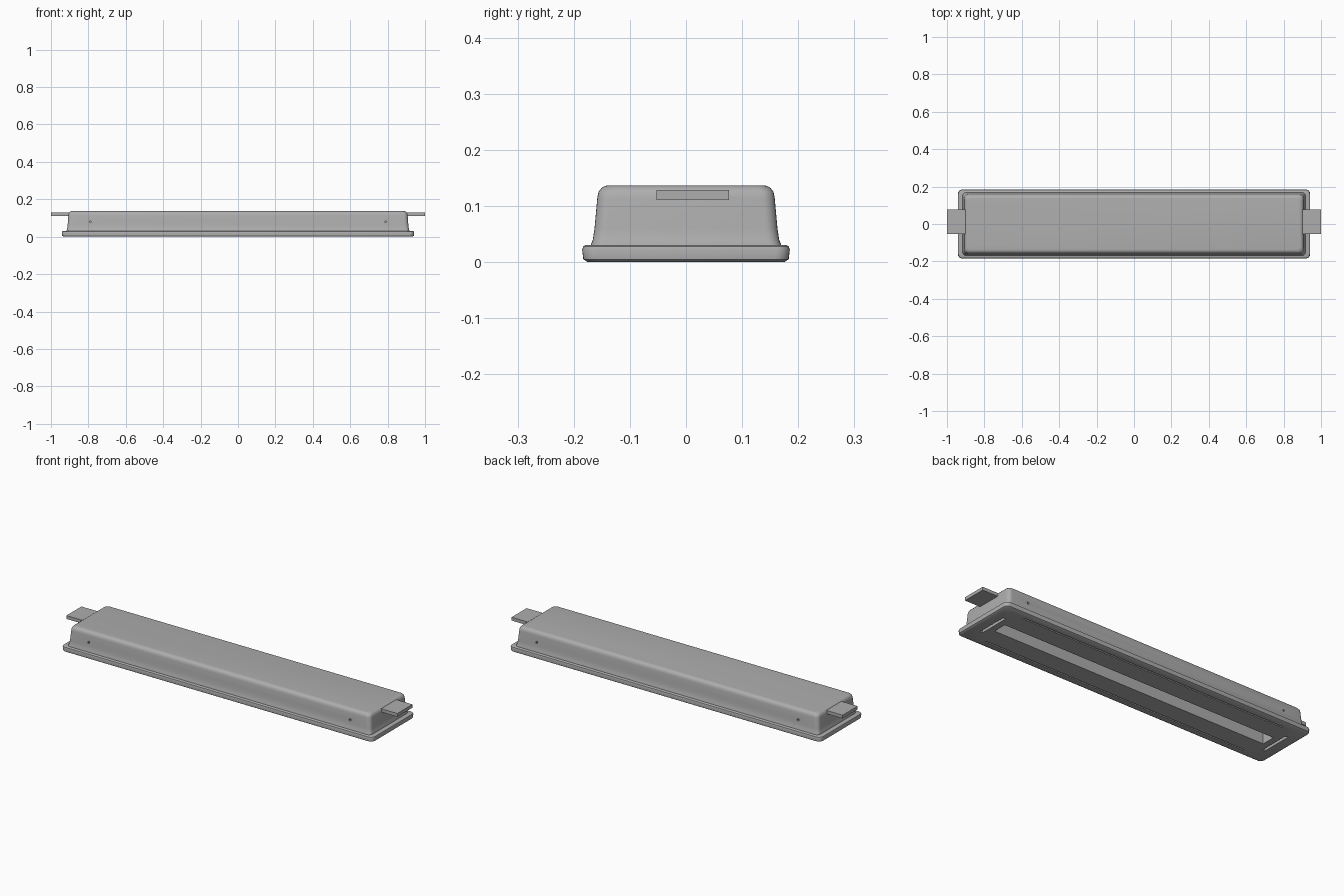
import bpy, bmesh, math
from mathutils import Vector

old = bpy.data.objects.get("Cube")
if old:
    bpy.data.objects.remove(old, do_unlink=True)

grey = bpy.data.materials.new("mid_grey")
grey.use_nodes = True
colour = (0.42, 0.42, 0.42, 1)
grey.diffuse_color = colour
grey.node_tree.nodes["Principled BSDF"].inputs["Base Color"].default_value = colour


def finish(name, bm):
    bmesh.ops.recalc_face_normals(bm, faces=bm.faces[:])
    mesh = bpy.data.meshes.new(name)
    bm.to_mesh(mesh)
    bm.free()
    mesh.materials.append(grey)
    obj = bpy.data.objects.new(name, mesh)
    bpy.context.collection.objects.link(obj)
    return obj


def loft(name, levels, steps=6):
    """Stack rounded rectangles given as (half x, half y, z, corner radius)."""
    bm = bmesh.new()
    rings = []
    for hx, hy, z, r in levels:
        ring = []
        for q, (sx, sy) in enumerate([(1, 1), (-1, 1), (-1, -1), (1, -1)]):
            for i in range(steps + 1):
                a = math.pi / 2 * (q + i / steps)
                ring.append(bm.verts.new((sx * (hx - r) + r * math.cos(a),
                                          sy * (hy - r) + r * math.sin(a), z)))
        rings.append(ring)
    for low, high in zip(rings, rings[1:]):
        for i in range(len(low)):
            j = (i + 1) % len(low)
            bm.faces.new((low[i], low[j], high[j], high[i]))
    bm.faces.new(rings[0][::-1])
    bm.faces.new(rings[-1])
    return finish(name, bm)


def box(name, centre, size):
    bm = bmesh.new()
    bmesh.ops.create_cube(bm, size=1)
    bmesh.ops.scale(bm, vec=size, verts=bm.verts)
    bmesh.ops.translate(bm, vec=Vector(centre), verts=bm.verts)
    return finish(name, bm)


def activate(obj):
    bpy.ops.object.select_all(action='DESELECT')
    obj.select_set(True)
    bpy.context.view_layer.objects.active = obj


def cut(obj, cutters):
    activate(obj)
    for cutter in cutters:
        mod = obj.modifiers.new("cut", 'BOOLEAN')
        mod.operation = 'DIFFERENCE'
        mod.solver = 'EXACT'
        mod.object = cutter
        bpy.ops.object.modifier_apply(modifier=mod.name)


# Base flange with softened edges
flange = loft("base_flange", [
    (0.932, 0.175, 0.0, 0.02), (0.940, 0.183, 0.005, 0.025),
    (0.942, 0.185, 0.022, 0.025), (0.940, 0.183, 0.028, 0.025),
    (0.934, 0.177, 0.031, 0.022)])

# Tapered housing with flared foot and rounded top
housing = loft("housing", [
    (0.918, 0.170, 0.022, 0.022), (0.918, 0.170, 0.030, 0.022),
    (0.914, 0.166, 0.040, 0.022), (0.911, 0.163, 0.060, 0.022),
    (0.907, 0.158, 0.115, 0.022), (0.905, 0.156, 0.125, 0.022),
    (0.900, 0.151, 0.132, 0.022), (0.893, 0.144, 0.136, 0.020),
    (0.885, 0.136, 0.137, 0.018)])

# Cutters: central trough, edge slots and screw holes
trough = box("trough_cutter", (0, 0, 0.03), (1.66, 0.075, 0.08))
slots = [trough]
holes = []
for s in (-1, 1):
    slots.append(box("end_slot_cutter", (s * 0.872, 0, 0), (0.016, 0.17, 0.03)))
    slots.append(box("side_slot_cutter", (0, s * 0.142, 0), (1.60, 0.008, 0.03)))
    for t in (-1, 1):
        holes.append(box("screw_hole_cutter", (s * 0.79, t * 0.165, 0.08),
                         (0.010, 0.03, 0.010)))
cut(flange, slots)
cut(housing, [trough] + holes)
for cutter in slots + holes:
    bpy.data.objects.remove(cutter, do_unlink=True)

for part in (flange, housing):
    activate(part)
    bpy.ops.object.shade_smooth_by_angle(angle=math.radians(35))

# Mounting tabs at both ends
for side, s in (("left", 1), ("right", -1)):
    box(side + "_mounting_tab", (s * 0.945, 0.012, 0.120), (0.11, 0.13, 0.018))
